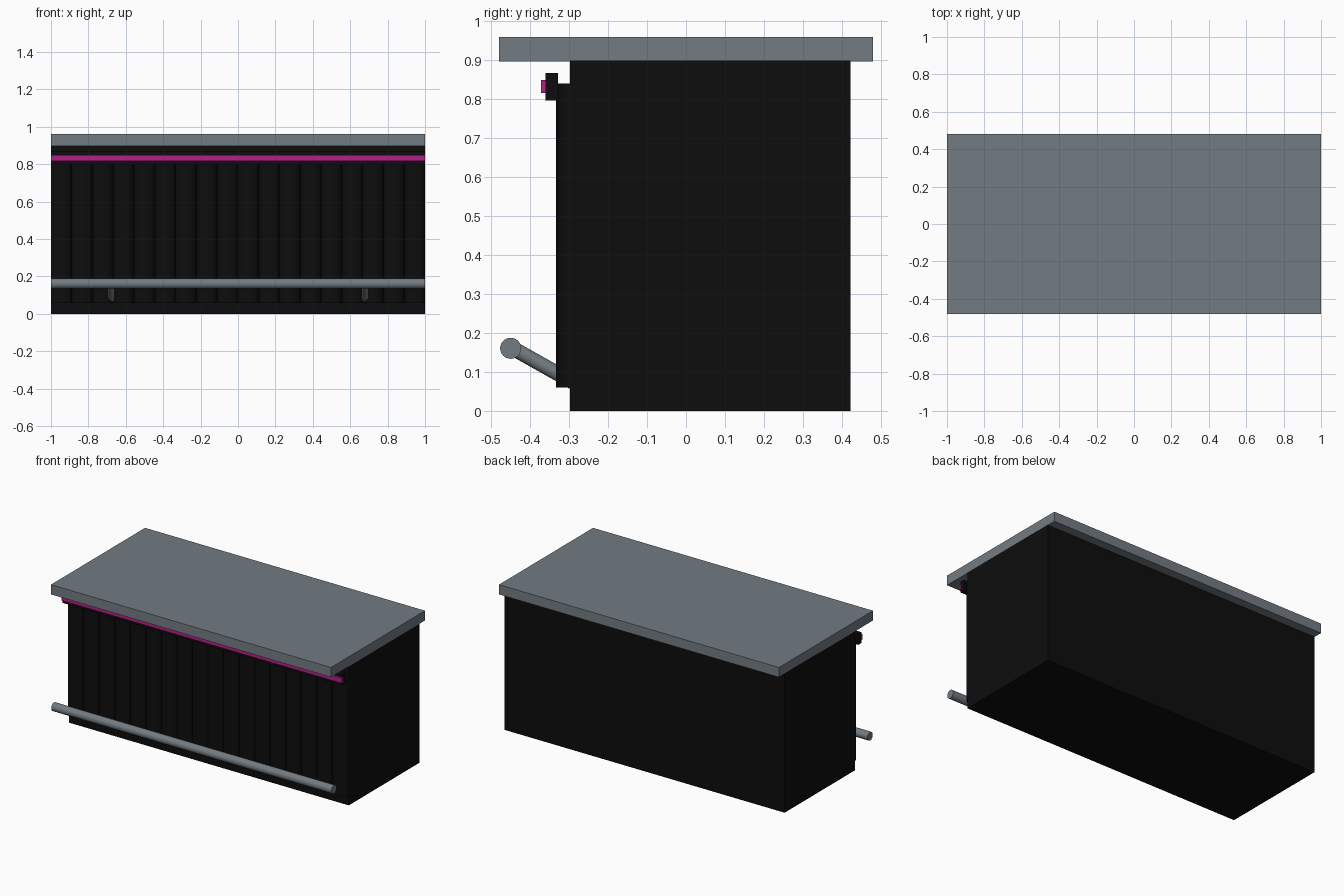
import bpy, bmesh
from math import sin, cos, pi
from mathutils import Vector

cube = bpy.data.objects.get("Cube")
if cube:
    bpy.data.objects.remove(cube, do_unlink=True)


def material(name, rgb):
    m = bpy.data.materials.new(name)
    m.use_nodes = True
    color = (*rgb, 1)
    m.diffuse_color = color
    m.node_tree.nodes["Principled BSDF"].inputs["Base Color"].default_value = color
    return m


black = material("black", (0.004, 0.004, 0.004))
steel = material("steel grey", (0.17, 0.2, 0.225))
magenta = material("magenta", (0.45, 0.013, 0.25))


def add_object(name, bm, mat):
    bmesh.ops.recalc_face_normals(bm, faces=bm.faces)
    mesh = bpy.data.meshes.new(name)
    bm.to_mesh(mesh)
    bm.free()
    mesh.materials.append(mat)
    obj = bpy.data.objects.new(name, mesh)
    bpy.context.collection.objects.link(obj)
    return obj


def box(name, y, z, mat):
    """Full-width box between two y and two z limits."""
    bm = bmesh.new()
    bmesh.ops.create_cube(bm, size=1)
    for v in bm.verts:
        v.co = (v.co.x * 2, y[v.co.y > 0], z[v.co.z > 0])
    return add_object(name, bm, mat)


def rod(name, start, end, radius, mat):
    """Smooth cylinder between two points."""
    start, end = Vector(start), Vector(end)
    axis = end - start
    bpy.ops.mesh.primitive_cylinder_add(
        vertices=32, radius=radius, depth=axis.length, location=(start + end) / 2,
        rotation=axis.to_track_quat("Z", "Y").to_euler())
    obj = bpy.context.object
    obj.name = name
    obj.data.materials.append(mat)
    bpy.ops.object.shade_smooth_by_angle()
    return obj


# Counter body and overhanging top
box("counter_body", (-0.298, 0.422), (0, 0.9), black)
box("counter_top", (-0.48, 0.48), (0.897, 0.96), steel)

# Fluted front made of rounded upright slats
SLATS, STEPS = 18, 10
width = 2 / SLATS
bm = bmesh.new()
for i in range(SLATS):
    centre = -1 + (i + 0.5) * width
    angles = [pi * k / STEPS for k in range(STEPS + 1)]
    profile = [bm.verts.new((centre - cos(a) * width / 2, -0.298 - 0.035 * sin(a), 0.06))
               for a in angles]
    face = bm.faces.new(profile)
    raised = bmesh.ops.extrude_face_region(bm, geom=[face])["geom"]
    bmesh.ops.translate(bm, vec=(0, 0, 0.78),
                        verts=[g for g in raised if isinstance(g, bmesh.types.BMVert)])
slats = add_object("front_slats", bm, black)
bpy.context.view_layer.objects.active = slats
slats.select_set(True)
bpy.ops.object.shade_smooth_by_angle()
slats.select_set(False)

# Light strip in its holder under the top
box("strip_holder", (-0.361, -0.329), (0.797, 0.867), black)
box("light_strip", (-0.372, -0.355), (0.816, 0.85), magenta)

# Foot rail with slanted brackets
rod("foot_rail", (-1, -0.45, 0.161), (1, -0.45, 0.161), 0.027, steel)
for side, x in (("left", 0.68), ("right", -0.68)):
    rod(side + "_rail_bracket", (x, -0.45, 0.164), (x, -0.29, 0.074), 0.019, steel)
